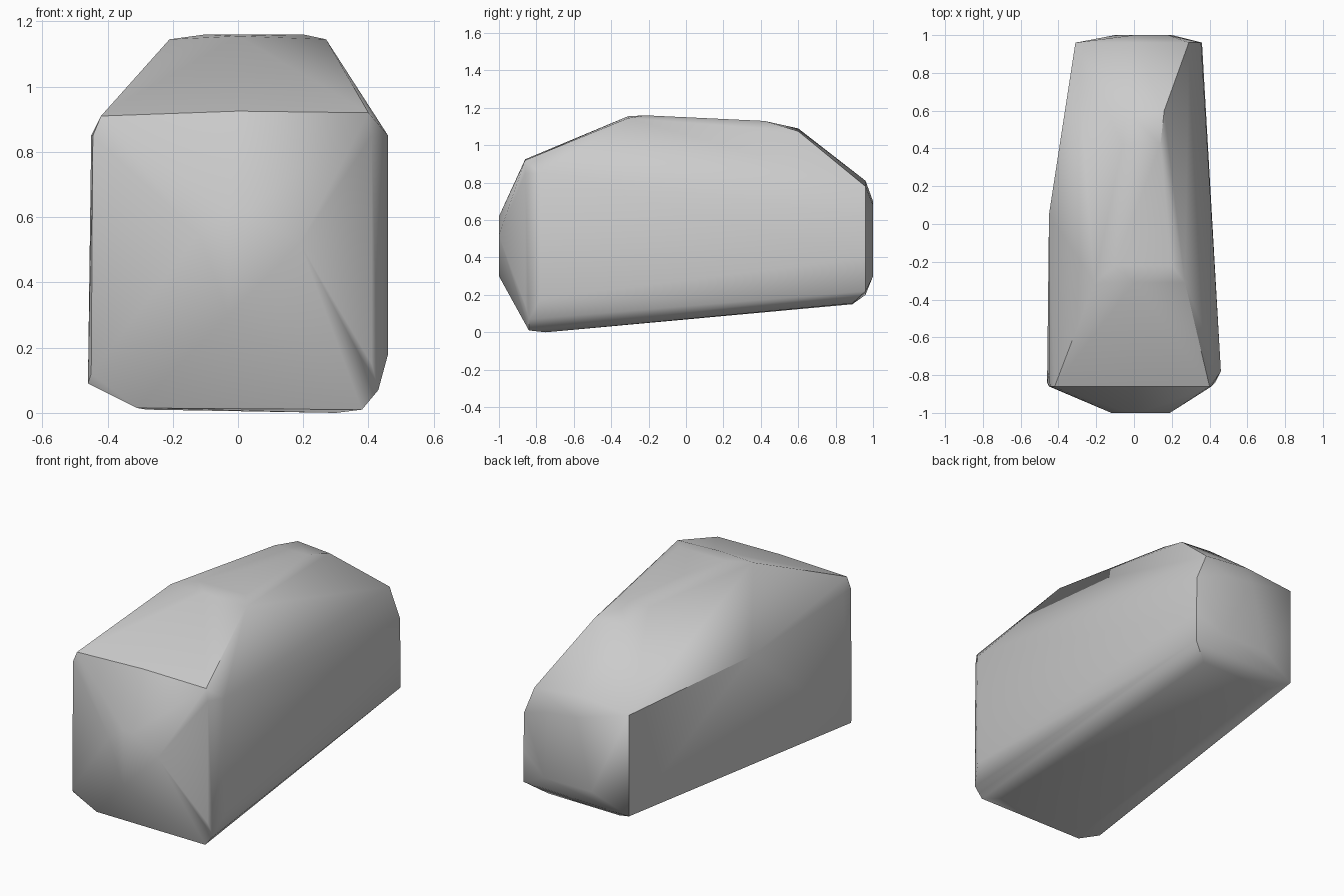
import bpy
import bmesh
import math

# Remove the default cube only
default_cube = bpy.data.objects.get("Cube")
if default_cube:
    bpy.data.objects.remove(default_cube, do_unlink=True)


def make_material(name, color):
    """Create one flat material shared by the viewport and the renderer."""
    material = bpy.data.materials.new(name)
    material.use_nodes = True
    material.diffuse_color = color
    shader = material.node_tree.nodes.get("Principled BSDF")
    shader.inputs["Base Color"].default_value = color
    return material


def outline_at(y, outline):
    """Place an (x, z) outline on an upright plane across the body."""
    return [(x, y, z) for x, z in outline]


def skin_outlines(name, outlines, material):
    """Stretch one tight convex skin over a set of outlines."""
    bm = bmesh.new()
    for outline in outlines:
        for corner in outline:
            bm.verts.new(corner)
    result = bmesh.ops.convex_hull(bm, input=bm.verts[:])
    loose = set(result["geom_interior"]) | set(result["geom_unused"])
    loose_verts = [item for item in loose if isinstance(item, bmesh.types.BMVert)]
    bmesh.ops.delete(bm, geom=loose_verts, context="VERTS")
    bmesh.ops.recalc_face_normals(bm, faces=bm.faces[:])

    mesh = bpy.data.meshes.new(name)
    bm.to_mesh(mesh)
    bm.free()
    mesh.materials.append(material)
    skin = bpy.data.objects.new(name, mesh)
    bpy.context.collection.objects.link(skin)
    return skin


# Blunt nose: a small tilted patch at the very front
nose = outline_at(-1, [(-.03, .62), (.03, .62), (.19, .52), (-.03, .3), (-.12, .55)])

# Front rim: the broad rounded rectangle behind the nose
front_rim = outline_at(-.86, [(-.42, .91), (0, .925), (.4, .92), (.41, .85), (.41, .15),
                              (-.445, .85), (-.45, .12)])
front_sill = outline_at(-.84, [(.38, .01), (.43, .07), (-.31, .015), (-.46, .09)])

# Flanks: widest points and the shoulder crease on the narrow side
flanks = outline_at(-.78, [(.46, .85), (.46, .18), (-.45, .85)])
shoulder = outline_at(.05, [(-.45, .81)])
keel = outline_at(-.75, [(.3, 0), (-.28, .01)])

# Roof: flat crown that narrows and then slopes to the tail
roof_front = outline_at(-.31, [(-.21, 1.145), (0, 1.155), (.27, 1.145)])
roof_crown = outline_at(-.22, [(-.1, 1.16), (.2, 1.16)])
roof_middle = outline_at(.42, [(-.06, 1.13), (.14, 1.13)])
roof_rear = outline_at(.6, [(-.04, 1.09), (.16, 1.075)])

# Tail: bevelled rim, raised underside and a flat end patch
tail_rim = outline_at(.96, [(-.31, .78), (0, .81), (.29, .78), (.355, .62), (.36, .4),
                            (.36, .22), (-.31, .2)])
tail_end = outline_at(1, [(0, .7), (.18, .68), (.2, .3), (-.1, .3)])
tail_sill = outline_at(.89, [(.25, .155), (-.2, .15)])

body_grey = make_material("body grey", (.6, .6, .6, 1))
body = skin_outlines(
    "faceted_body",
    [nose, front_rim, front_sill, flanks, shoulder, keel,
     roof_front, roof_crown, roof_middle, roof_rear,
     tail_rim, tail_end, tail_sill],
    body_grey,
)

# Soft shading across shallow folds, crisp creases on steep ones
bpy.ops.object.select_all(action="DESELECT")
body.select_set(True)
bpy.context.view_layer.objects.active = body
bpy.ops.object.shade_smooth_by_angle(angle=math.radians(40))
